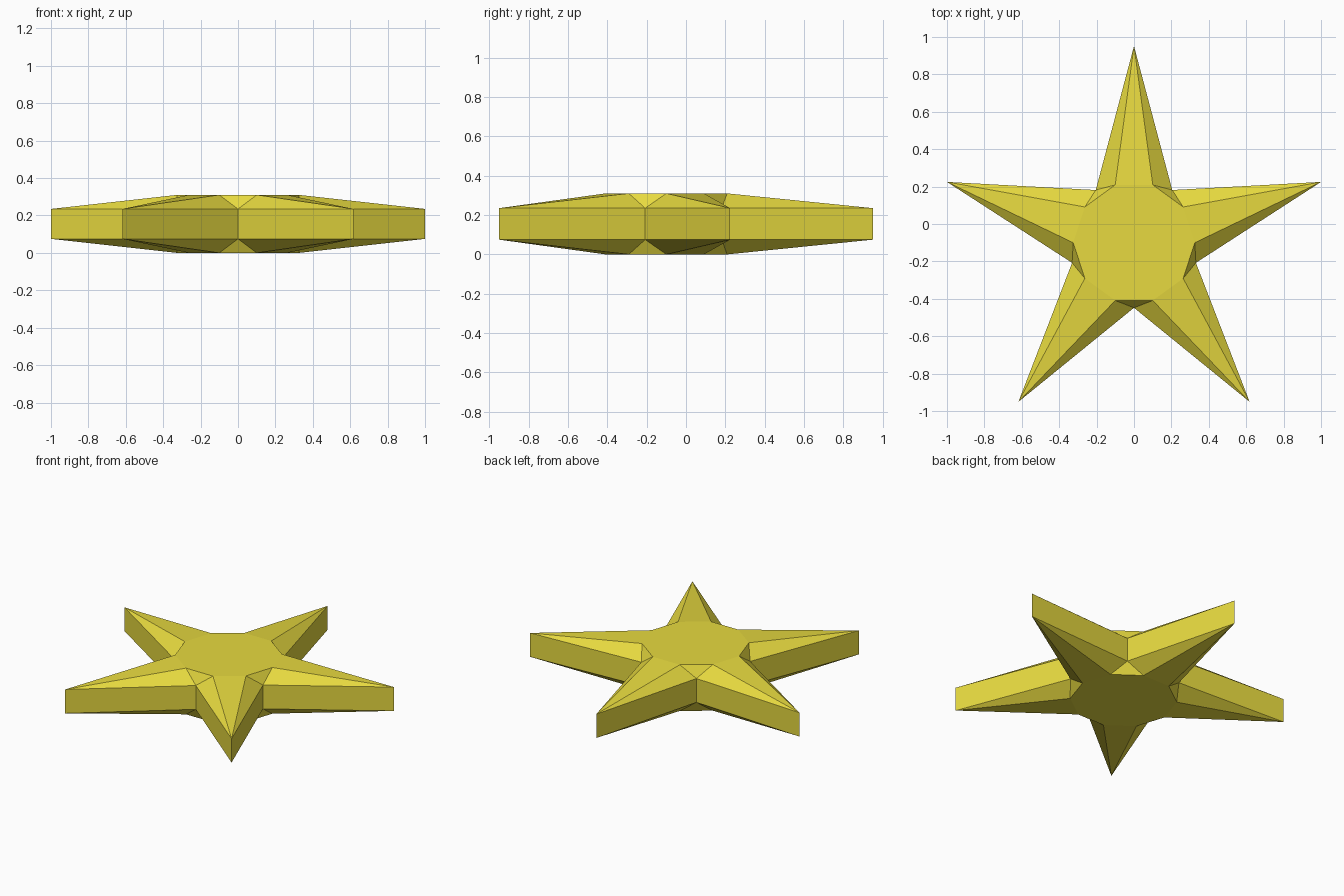
import bpy, bmesh
from math import cos, sin, radians

if "Cube" in bpy.data.objects:
    bpy.data.objects.remove(bpy.data.objects["Cube"])

TIP_R, NOTCH_R, FACE_R = 1.0515, 0.348, 0.325   # tips, inner corners, flat decagon
CENTRE_Y, MID_Z = -0.10, 0.155
RIM_Z, FACE_Z = 0.08, 0.155                     # heights above the mid plane

bm = bmesh.new()

def vert(r, deg, z):
    return bm.verts.new((r * cos(radians(deg)), r * sin(radians(deg)), z))

# Rim alternates tip / notch; flat face is a decagon turned by half a step
rim_r = [TIP_R if i % 2 == 0 else NOTCH_R for i in range(10)]
outline_low = [vert(rim_r[i], 90 + 36 * i, -RIM_Z) for i in range(10)]
outline_high = [vert(rim_r[i], 90 + 36 * i, RIM_Z) for i in range(10)]

# Upright side band
for i in range(10):
    j = (i + 1) % 10
    bm.faces.new((outline_low[i], outline_low[j], outline_high[j], outline_high[i]))

# Bevelled star face on each side
for rim, z in ((outline_high, FACE_Z), (outline_low, -FACE_Z)):
    flat = [vert(FACE_R, 108 + 36 * i, z) for i in range(10)]
    bm.faces.new(flat)
    for i in range(10):
        bm.faces.new((rim[i], flat[i], flat[i - 1]))
        bm.faces.new((rim[i], rim[(i + 1) % 10], flat[i]))

bmesh.ops.recalc_face_normals(bm, faces=bm.faces)
mesh = bpy.data.meshes.new("star")
bm.to_mesh(mesh)
bm.free()
star = bpy.data.objects.new("star", mesh)
star.location = (0, CENTRE_Y, MID_Z)
bpy.context.collection.objects.link(star)

# Yellow material
yellow = bpy.data.materials.new("yellow")
yellow.diffuse_color = (0.8, 0.7, 0.05, 1)
yellow.use_nodes = True
yellow.node_tree.nodes["Principled BSDF"].inputs["Base Color"].default_value = yellow.diffuse_color
mesh.materials.append(yellow)
